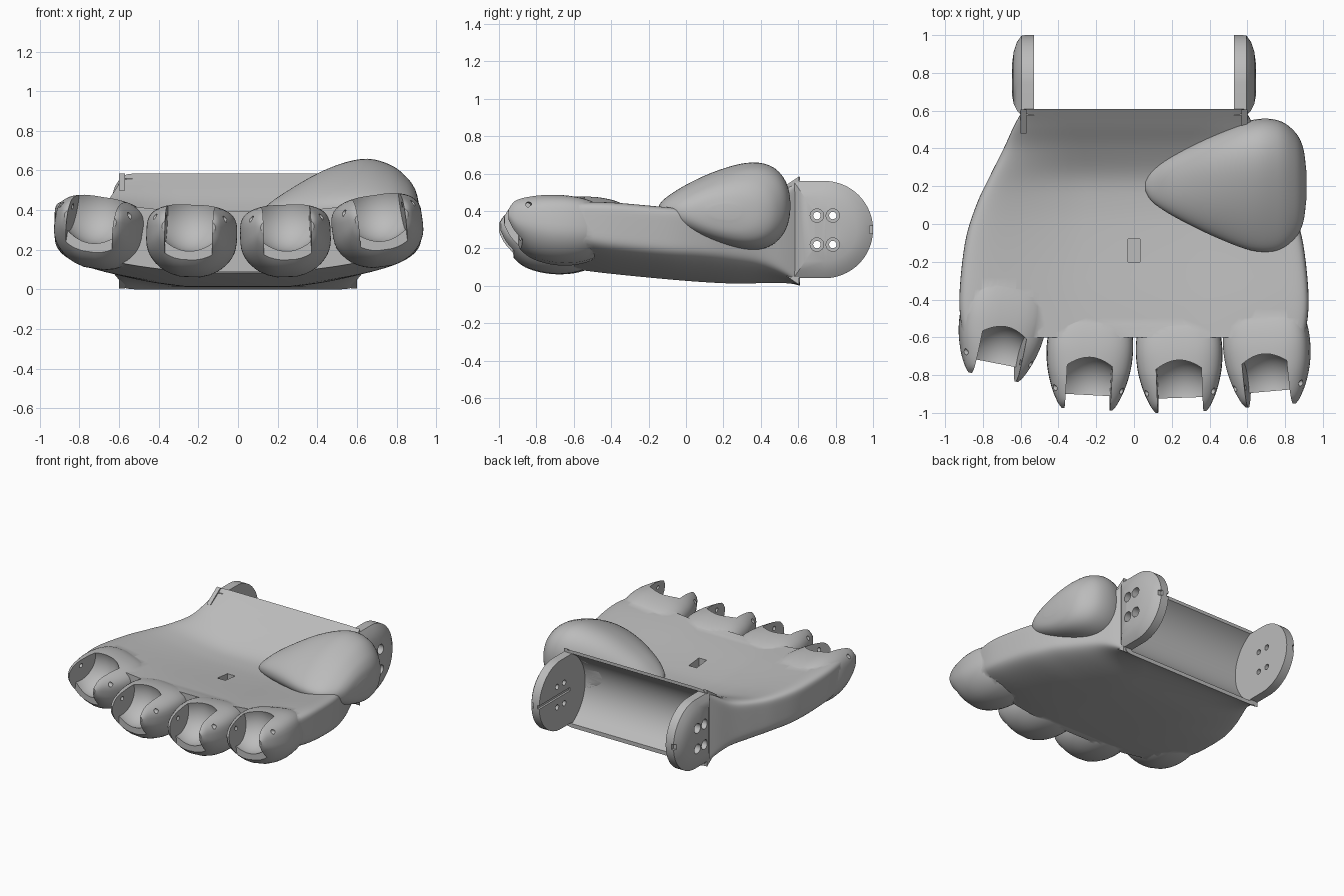
import bpy, bmesh, math
from mathutils import Matrix, Vector

if bpy.data.objects.get("Cube"):
    bpy.data.objects.remove(bpy.data.objects["Cube"])

grey = bpy.data.materials.new("plain_grey")
grey.use_nodes = True
grey.diffuse_color = (0.5, 0.5, 0.5, 1)
grey.node_tree.nodes["Principled BSDF"].inputs["Base Color"].default_value = (0.5, 0.5, 0.5, 1)


def make(name, bm):
    bmesh.ops.recalc_face_normals(bm, faces=bm.faces)
    mesh = bpy.data.meshes.new(name)
    bm.to_mesh(mesh)
    bm.free()
    mesh.materials.append(grey)
    ob = bpy.data.objects.new(name, mesh)
    bpy.context.collection.objects.link(ob)
    return ob


def skin(name, rings, matrix=Matrix()):
    """Closed surface through a list of equal-length rings."""
    bm = bmesh.new()
    loops = [[bm.verts.new(matrix @ Vector(p)) for p in ring] for ring in rings]
    n = len(loops[0])
    for a, b in zip(loops, loops[1:]):
        for i in range(n):
            j = (i + 1) % n
            bm.faces.new((a[i], a[j], b[j], b[i]))
    bm.faces.new(loops[0])
    bm.faces.new(loops[-1])
    return make(name, bm)


def smooth_rows(rows, steps=5):
    """Catmull-Rom refinement of a table of section sizes."""
    out = []
    for i in range(len(rows) - 1):
        quad = (rows[max(i - 1, 0)], rows[i], rows[i + 1], rows[min(i + 2, len(rows) - 1)])
        for s in range(steps):
            t = s / steps
            out.append([b + 0.5 * t * (c - a + t * (2*a - 5*b + 4*c - d + t * (3*(b - c) + d - a)))
                        for a, b, c, d in zip(*quad)])
    return out + [rows[-1]]


def power(v, p):
    return math.copysign(abs(v) ** p, v)


def loft(name, rows, matrix=Matrix(), n=56):
    """Rows: y, half width, bottom centre, bottom side, top centre, top side, corner power."""
    rings = []
    for y, w, b, sb, tc, te, p in smooth_rows(rows):
        ring = []
        for i in range(n):
            a = math.tau * (i + 0.5) / n
            u, v = power(math.cos(a), p), power(math.sin(a), p)
            low, high = b + (sb - b) * u * u, tc + (te - tc) * u * u
            ring.append((w * u, y, low + (high - low) * (1 + v) / 2))
        rings.append(ring)
    return skin(name, rings, matrix)


def box(name, centre, size, matrix=Matrix()):
    bm = bmesh.new()
    bmesh.ops.create_cube(bm, size=1, matrix=matrix @ Matrix.Translation(centre)
                          @ Matrix.Diagonal((*size, 1)))
    return make(name, bm)


def barrel(name, centre, profile, matrix=Matrix(), n=48):
    """Round bar lying along x; profile lists x offset and radius."""
    cx, cy, cz = centre
    angles = [math.tau * i / n for i in range(n)]
    return skin(name, [[(cx + x, cy + r * math.cos(a), cz + r * math.sin(a)) for a in angles]
                       for x, r in profile], matrix)


def rod(name, centre, r, length, matrix=Matrix(), n=48):
    return barrel(name, centre, ((-length / 2, r), (length / 2, r)), matrix, n)


def combine(ob, others, operation):
    for other in others:
        mod = ob.modifiers.new(other.name, 'BOOLEAN')
        mod.object, mod.operation, mod.solver = other, operation, 'EXACT'
    bpy.context.view_layer.update()
    mesh = bpy.data.meshes.new_from_object(ob.evaluated_get(bpy.context.evaluated_depsgraph_get()))
    ob.modifiers.clear()
    ob.data = mesh
    for other in others:
        bpy.data.objects.remove(other)


def shade(ob, angle=35):
    bpy.ops.object.select_all(action='DESELECT')
    ob.select_set(True)
    bpy.context.view_layer.objects.active = ob
    bpy.ops.object.shade_smooth_by_angle(angle=math.radians(angle))


def wrist_hollow():
    return rod("wrist_hollow", (0, 0.75, 0.295), 0.3, 1.06, n=96)


# Cupped palm body rising to a square wrist edge
palm = loft("palm", [
    (-0.60, 0.905, 0.08, 0.20, 0.385, 0.485, 0.34),
    (-0.40, 0.925, 0.055, 0.165, 0.365, 0.485, 0.32),
    (-0.10, 0.895, 0.025, 0.135, 0.33, 0.46, 0.31),
    (0.10, 0.835, 0.008, 0.125, 0.315, 0.445, 0.30),
    (0.25, 0.765, 0.0, 0.11, 0.33, 0.445, 0.28),
    (0.40, 0.69, 0.0, 0.09, 0.42, 0.465, 0.24),
    (0.52, 0.635, 0.0, 0.05, 0.515, 0.525, 0.16),
    (0.61, 0.585, 0.0, 0.0, 0.585, 0.585, 0.08)], n=160)

# Four forked knuckles: position, turn, roll
knuckle_rows = [
    (-0.42, 0.16, 0.15, 0.18, 0.32, 0.32, 0.6),
    (-0.54, 0.21, 0.085, 0.14, 0.39, 0.39, 0.6),
    (-0.65, 0.228, 0.06, 0.13, 0.42, 0.42, 0.6),
    (-0.77, 0.222, 0.068, 0.14, 0.43, 0.42, 0.6),
    (-0.88, 0.195, 0.11, 0.17, 0.43, 0.41, 0.65),
    (-0.96, 0.16, 0.20, 0.21, 0.41, 0.40, 0.7),
    (-0.995, 0.135, 0.27, 0.27, 0.36, 0.36, 0.8)]
trough_profile = [(0.12 * k / 6, 0.18 - 0.045 * (k / 6) ** 2) for k in range(-6, 7)]
knuckles, troughs = [], []
for x, y, z, turn, roll in ((-0.75, -0.80, 0.04, -11, 9), (-0.25, -0.97, 0, -3, 2),
                            (0.25, -0.985, 0, 2, -2), (0.73, -0.95, 0.05, 5, -8)):
    place = (Matrix.Translation((x, y, z + 0.27)) @ Matrix.Rotation(math.radians(turn), 4, 'Z')
             @ Matrix.Rotation(math.radians(roll), 4, 'Y') @ Matrix.Translation((0, 0.985, -0.27)))
    knuckles.append(loft("knuckle", knuckle_rows, place, 40))
    troughs += [barrel("trough", (0, -0.89, 0.37), trough_profile, place),
                box("trough_front", (0, -1.03, 0.3), (0.24, 0.22, 0.5), place),
                rod("pin_hole", (0, -0.89, 0.36), 0.016, 0.37, place, 16)]
combine(palm, knuckles, 'UNION')

# Hollows: finger troughs, wrist clearance and palm slot
combine(palm, troughs + [wrist_hollow(), box("palm_slot", (0, -0.14, 0.35), (0.065, 0.12, 0.16))],
        'DIFFERENCE')
shade(palm)

# Thumb mound, lofted sideways, then tapered to a thinner edge toward the fingers
mound = loft("thumb_mound", [
    (0.06, 0.03, 0.27, 0.27, 0.33, 0.33, 0.9),
    (0.10, 0.09, 0.26, 0.26, 0.38, 0.38, 0.9),
    (0.21, 0.165, 0.23, 0.23, 0.48, 0.48, 0.9),
    (0.42, 0.27, 0.20, 0.20, 0.605, 0.605, 0.9),
    (0.62, 0.345, 0.185, 0.185, 0.66, 0.66, 0.9),
    (0.76, 0.345, 0.195, 0.195, 0.635, 0.635, 0.9),
    (0.85, 0.285, 0.22, 0.22, 0.575, 0.575, 0.9),
    (0.895, 0.20, 0.27, 0.27, 0.51, 0.51, 0.9),
    (0.912, 0.08, 0.35, 0.35, 0.44, 0.44, 0.9)],
    Matrix.Translation((0, 0.205, 0)) @ Matrix.Rotation(-math.pi / 2, 4, 'Z'))
for v in mound.data.vertices:
    v.co.z = 0.4 + (v.co.z - 0.4) * (0.62 + 1.25 * v.co.y)
combine(mound, [wrist_hollow()], 'DIFFERENCE')
shade(mound, 50)

# Wrist hinge plates with domed outer faces
arc = [math.pi * (i / 32 - 0.5) for i in range(33)]
outline = [(0.74 + 0.26 * math.cos(a), 0.3 + 0.26 * math.sin(a)) for a in arc]
outline += [(0.575, 0.56), (0.575, 0.04)]
for side, name in ((1, "left"), (-1, "right")):
    rings = [[(side * x, 0.75 + (y - 0.75) * s, 0.3 + (z - 0.3) * s) for y, z in outline]
             for x, s in ((0.53, 1), (0.595, 1), (0.62, 0.85), (0.637, 0.65), (0.647, 0.35))]
    plate = skin(name + "_wrist_plate", rings)
    cuts = []
    for y in (0.70, 0.785):
        for z in (0.22, 0.375):
            cuts += [rod("screw_recess", (side * 0.66, y, z), 0.036, 0.18, n=24),
                     rod("screw_hole", (side * 0.55, y, z), 0.02, 0.1, n=16)]
    cuts.append(box("edge_notch", (side * 0.6, 1.0, 0.3), (0.04, 0.04, 0.04)))
    if side == 1:
        cuts.append(box("inner_groove", (0.53, 0.85, 0.3), (0.03, 0.44, 0.025)))
    combine(plate, cuts, 'DIFFERENCE')
    shade(plate, 30)
    # Pointed gussets where the plate meets the wrist edge
    for z, tip in ((0.09, 0.005), (0.50, 0.585)):
        corners = [(0.48, z), (0.605, z), (0.605, tip)]
        skin(name + "_gusset", [[(side * x, a, b) for a, b in corners] for x in (0.57, 0.60)])
